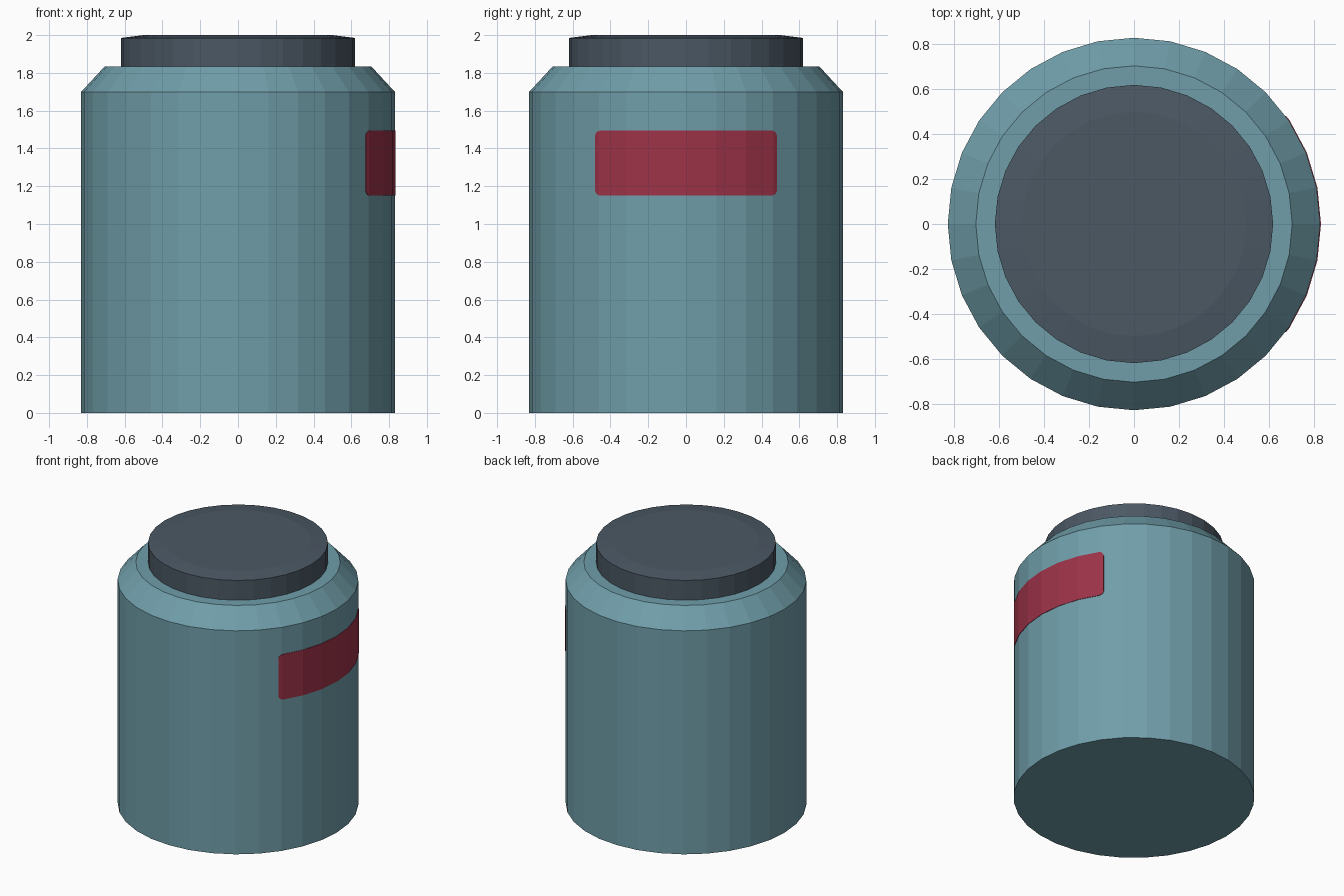
import bpy, bmesh, math

if "Cube" in bpy.data.objects:
    bpy.data.objects.remove(bpy.data.objects["Cube"])

SIDES = 32
STEP = 2 * math.pi / SIDES
R = 0.83


def material(name, rgb):
    """Flat material from 0-255 display colour."""
    def linear(c):
        c /= 255
        return c / 12.92 if c <= 0.04045 else ((c + 0.055) / 1.055) ** 2.4
    m = bpy.data.materials.new(name)
    m.diffuse_color = (*[linear(c) for c in rgb], 1)
    m.use_nodes = True
    m.node_tree.nodes["Principled BSDF"].inputs["Base Color"].default_value = m.diffuse_color
    return m


def finish(name, bm, mat):
    bmesh.ops.recalc_face_normals(bm, faces=bm.faces[:])
    me = bpy.data.meshes.new(name)
    bm.to_mesh(me)
    bm.free()
    me.materials.append(mat)
    ob = bpy.data.objects.new(name, me)
    bpy.context.collection.objects.link(ob)
    return ob


def turned(name, profile, mat):
    """Closed faceted solid from (radius, height) rings."""
    bm = bmesh.new()
    rings = [[bm.verts.new((r * math.cos(i * STEP), r * math.sin(i * STEP), z))
              for i in range(SIDES)] for r, z in profile]
    for a, b in zip(rings, rings[1:]):
        for i in range(SIDES):
            j = (i + 1) % SIDES
            bm.faces.new((a[i], a[j], b[j], b[i]))
    bm.faces.new(rings[0])
    bm.faces.new(rings[-1])
    return finish(name, bm, mat)


teal = material("teal", (112, 158, 170))
charcoal = material("charcoal", (75, 88, 100))
red = material("red", (156, 51, 72))

# Jar with a sloped shoulder
turned("jar_body", [(R, 0), (R, 1.70), (0.705, 1.835)], teal)

# Lid with a faintly domed top
turned("lid", [(0.62, 1.835), (0.62, 1.985), (0.5, 2.0)], charcoal)

# Rounded label that follows the facets on the +x side
HALF, LOW, HIGH, CORNER = 0.48, 1.15, 1.495, 0.03


def wall_x(y):
    """Distance of the faceted wall at sideways position y."""
    k = math.floor(math.asin(y / R) / STEP + 1e-6)
    y0, y1 = R * math.sin(k * STEP), R * math.sin((k + 1) * STEP)
    x0, x1 = R * math.cos(k * STEP), R * math.cos((k + 1) * STEP)
    return x0 + (x1 - x0) * (y - y0) / (y1 - y0)


arc = [HALF - CORNER * (1 - math.cos(i * math.pi / 8)) for i in range(5)]
columns = sorted(arc + [-y for y in arc] +
                 [R * math.sin(k * STEP) for k in range(-3, 4)])
bm = bmesh.new()
last = None
for y in columns:
    over = max(0, abs(y) - (HALF - CORNER))
    inset = CORNER - math.sqrt(max(0, CORNER ** 2 - over ** 2))
    pair = [bm.verts.new((wall_x(y) * 1.004, y * 1.004, z))
            for z in (LOW + inset, HIGH - inset)]
    if last:
        bm.faces.new((last[0], pair[0], pair[1], last[1]))
    last = pair
label = finish("label", bm, red)
if label.data.polygons[0].normal.x < 0:
    label.data.flip_normals()
thick = label.modifiers.new("thickness", 'SOLIDIFY')
thick.thickness = 0.006
thick.offset = -1
